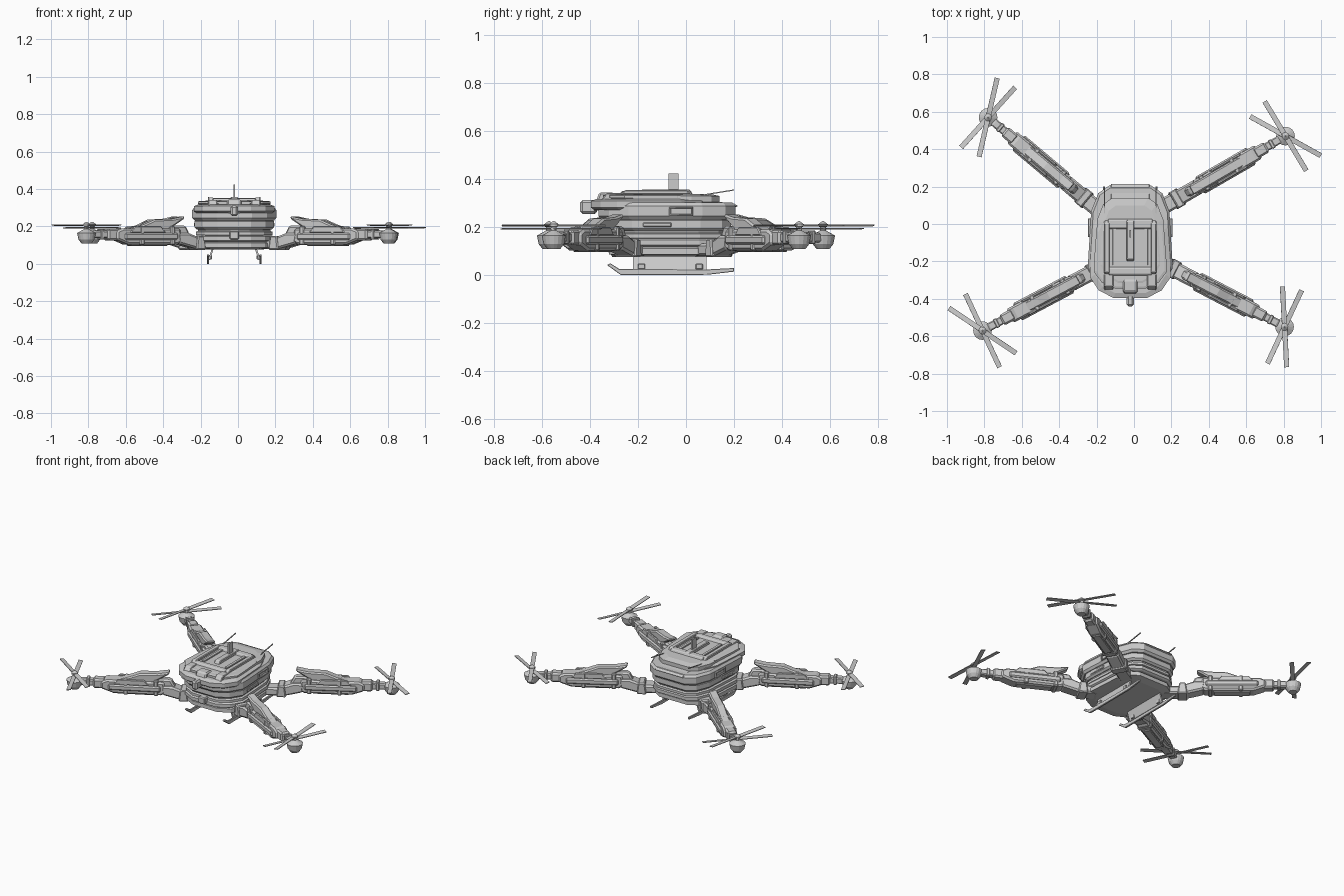
import bpy, bmesh, math
from mathutils import Matrix

if "Cube" in bpy.data.objects:
    bpy.data.objects.remove(bpy.data.objects["Cube"])

CX = -0.02  # hull centre line


def finish(name, bm, mat=None, bevel=0.0):
    bmesh.ops.recalc_face_normals(bm, faces=bm.faces)
    me = bpy.data.meshes.new(name)
    if mat:
        bm.transform(mat)
    bm.to_mesh(me)
    bm.free()
    ob = bpy.data.objects.new(name, me)
    bpy.context.collection.objects.link(ob)
    if bevel:
        m = ob.modifiers.new("chamfer", 'BEVEL')
        m.width, m.segments, m.limit_method = bevel, 1, 'ANGLE'
    return ob


def skin(name, rings, mat=None, bevel=0.0):
    """Join equal-length point rings and cap both ends."""
    bm = bmesh.new()
    vs = [[bm.verts.new(p) for p in r] for r in rings]
    n = len(vs[0])
    for a, b in zip(vs, vs[1:]):
        for i in range(n):
            bm.faces.new((a[i], a[(i + 1) % n], b[(i + 1) % n], b[i]))
    bm.faces.new(vs[0])
    bm.faces.new(vs[-1])
    return finish(name, bm, mat, bevel)


def prism(name, pts, w, mat, bevel=0.004, off=0.0):
    """Side profile (length, height) extruded across the width."""
    return skin(name, [[(s, off + k * w / 2, z) for s, z in pts] for k in (-1, 1)], mat, bevel)


def block(name, s0, s1, z0, z1, w, mat, bevel=0.004, off=0.0, slope=0.0):
    """Box along a part axis; slope pulls in the top ends."""
    pts = [(s0, z0), (s1, z0), (s1 - slope, z1), (s0 + slope, z1)]
    return prism(name, pts, w, mat, bevel, off)


def lathe(name, prof, mat, n=16):
    turn = [2 * math.pi * i / n for i in range(n)]
    return skin(name, [[(r * math.cos(a), r * math.sin(a), z) for a in turn] for r, z in prof], mat)


# hull outline: half width fraction, position from front (0) to rear (1)
HALF = [(.5, 1), (.76, .93), (.93, .76), (1, .3), (1, .22), (.78, .08), (.42, 0)]
OUTLINE = HALF + [(-x, t) for x, t in reversed(HALF)]


def tier(name, z0, z1, w, front, rear, low=.012, top=.012):
    """Hull layer with its bottom and top edges drawn in."""
    h = z1 - z0
    secs = ((z0, low), (z0 + h * .2, 0), (z1 - h * .2, 0), (z1, top))
    skin(name, [[(CX + x * (w - d), front + d + (rear - front - 2 * d) * t, z) for x, t in OUTLINE]
                for z, d in secs])


# stacked hull layers
tier("belly", .078, .12, .21, -.32, .16, .05)
tier("lower_ring", .118, .153, .212, -.335, .18)
tier("mid_ring", .15, .176, .205, -.33, .18)
tier("hull_core", .15, .30, .195, -.32, .17)
tier("mid_hull", .184, .238, .213, -.34, .187)
tier("upper_hull", .232, .302, .225, -.365, .205)
tier("brow_ring", .272, .318, .215, -.395, .10, top=.025)
tier("canopy", .295, .338, .19, -.345, .14, top=.04)
tier("canopy_lip", .318, .336, .195, -.345, .06)

# part axis running along y for everything on the hull
yz = Matrix.Translation((CX, 0, 0)) @ Matrix.Rotation(math.pi / 2, 4, 'Z')
prism("rear_deck", [(.05, .315), (.20, .298), (.217, .288), (.20, .28), (.05, .28)], .21, yz)

# roof frame, spine and fin
block("roof_spine", -.2, .03, .335, .357, .04, yz, slope=.015)
block("roof_front_bar", -.28, -.225, .33, .35, .23, yz, slope=.012)
block("roof_rear_bar", -.03, .03, .33, .352, .24, yz, slope=.01)
block("fin", -.073, -.032, .35, .424, .01, yz, 0)

# nose and chin sensors
block("nose_mount", -.39, -.27, .27, .345, .075, yz, .008, slope=.03)
block("nose_head", -.44, -.37, .255, .312, .04, yz, .01)
block("chin_sensor", -.36, -.30, .13, .175, .05, yz, .006)

# paired hull details: roof rails, vents, rods and skids
FOOT = [(-.328, .042), (-.315, .05), (-.278, .026), (.09, .024), (.2, .03), (.2, .015), (.09, .002), (-.27, 0)]
for k in (-1, 1):
    block("roof_rail", -.27, .02, .335, .354, .03, yz, off=k * .125, slope=.015)
    block("roof_inner_rail", -.22, -.02, .335, .346, .02, yz, .002, off=k * .085)
    block("brow_wing", -.36, -.24, .305, .342, .05, yz, off=k * .115, slope=.03)
    for z in (.247, .277):
        block("vent_rail", -.07, .03, z, z + .007, .02, yz, .002, off=k * .215)
    for y in (-.07, .023):
        block("vent_post", y, y + .007, .25, .28, .02, yz, .002, off=k * .215)
    block("side_seam", -.18, -.06, .2, .22, .016, yz, off=k * .207)
    prism("antenna_rod", [(.05, .328), (.2, .352), (.2, .357), (.05, .333)], .006, yz, 0, k * .137)
    prism("skid", FOOT, .012, yz, .002, k * .14)
    lean = Matrix.Identity(4)
    lean[1][2] = -k * .33
    block("skid_strut", -.22, .085, .02, .09, .01, yz @ lean, 0, k * .142)
    for y in (-.2, .04):
        block("skid_clamp", y, y + .03, .024, .048, .024, yz, .003, k * .132)

# arm side profiles, measured from the hull end
ROOT = [(-.14, .08), (.03, .08), (.14, .108), (.15, .165), (.08, .165), (-.01, .132), (-.14, .132)]
BODY = [(.12, .118), (.15, .103), (.44, .103), (.515, .13), (.515, .175), (.48, .19), (.13, .19)]
SHELL = [(.095, .255), (.105, .238), (.2, .18), (.44, .18), (.34, .212), (.28, .236), (.17, .241)]
MOTOR = [(.026, .108), (.043, .13), (.05, .165), (.03, .176), (.012, .186), (.012, .2), (.02, .203), (.02, .212),
         (.003, .225)]

# motor x, y, arm heading, two blade angles
ARMS = [("rear_right", .81, .47, 30, (121, 151)), ("rear_left", -.78, .57, 140, (77, 48)),
        ("front_left", -.81, -.57, 208, (146, 115)), ("front_right", .805, -.55, -27.5, (93, 65))]

for tag, mx, my, head, blades in ARMS:
    hub = Matrix.Translation((mx, my, 0))
    m = hub @ Matrix.Rotation(math.radians(head), 4, 'Z') @ Matrix.Translation((-.68, 0, 0))
    prism(tag + "_arm_root", ROOT, .085, m, .01)
    prism(tag + "_arm_body", BODY, .082, m, .01)
    prism(tag + "_arm_shell", SHELL, .058, m, .008)
    block(tag + "_arm_collar", -.02, .04, .075, .15, .10, m, .006, slope=.01)
    block(tag + "_arm_neck", .06, .2, .15, .205, .05, m, .01, slope=.03)
    block(tag + "_arm_rail", .15, .47, .128, .165, .104, m, .008)
    block(tag + "_arm_keel", .2, .42, .096, .11, .05, m)
    for s in (.165, .35):
        block(tag + "_arm_clip", s, s + .028, .10, .202, .092, m, .006)
    for k in (-1, 1):
        block(tag + "_arm_fairing", .22, .44, .165, .2, .014, m, off=k * .038, slope=.03)
    block(tag + "_boom_socket", .49, .565, .125, .187, .062, m, .01)
    block(tag + "_boom", .54, .66, .137, .177, .044, m, .006, slope=.02)
    block(tag + "_boom_band", .585, .605, .13, .185, .052, m)
    lathe(tag + "_motor", MOTOR, hub)
    # two stacked propellers, each with a pair of pitched blades
    for z, ang in zip((.207, .193), blades):
        for half in (0, 180):
            r = (hub @ Matrix.Translation((0, 0, z)) @ Matrix.Rotation(math.radians(ang + half), 4, 'Z')
                 @ Matrix.Rotation(math.radians(8), 4, 'X'))
            block(tag + "_blade", .005, .216, -.002, .002, .027, r, 0)
